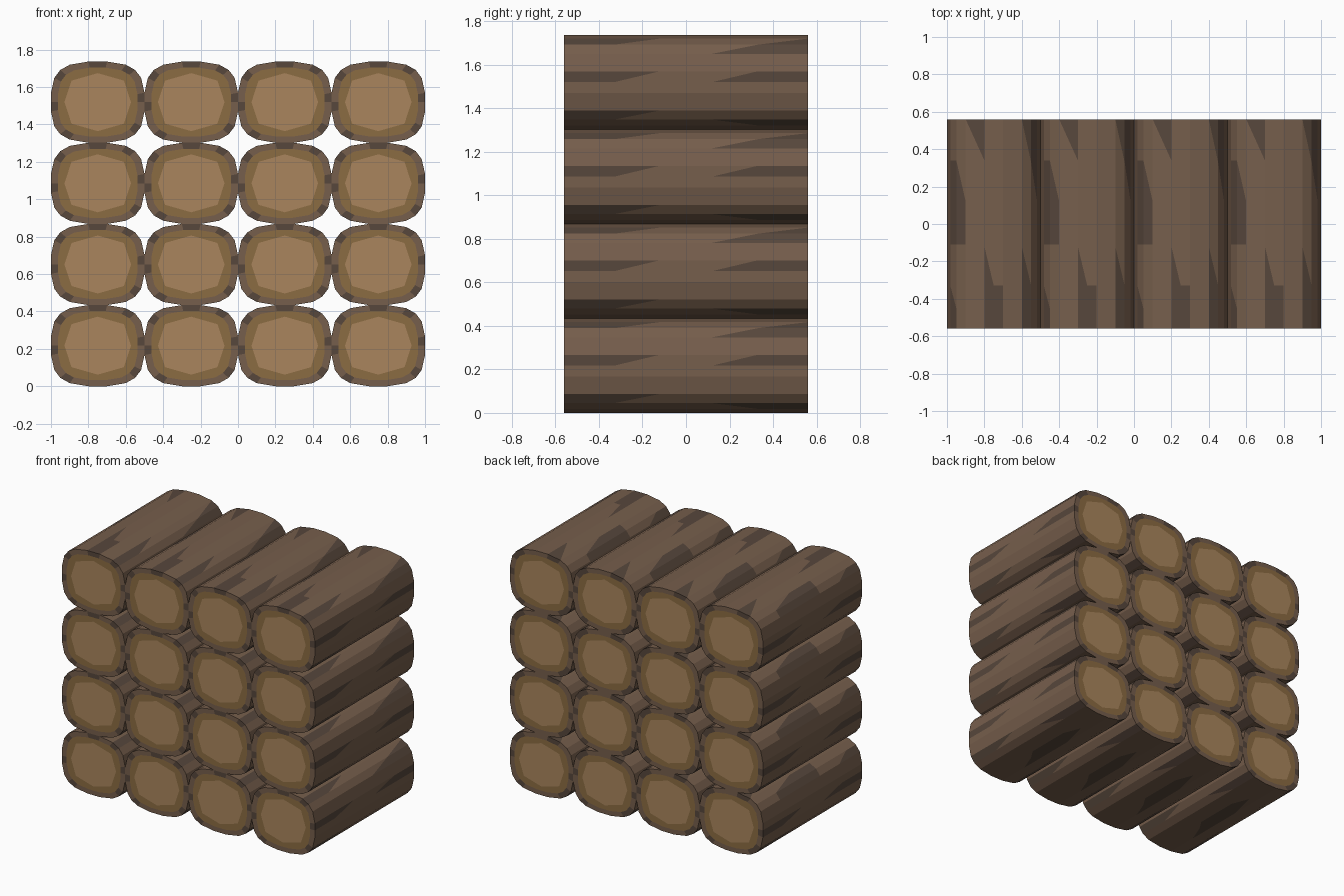
import bpy, bmesh

if "Cube" in bpy.data.objects:
    bpy.data.objects.remove(bpy.data.objects["Cube"])

H = 0.56                      # half length of a log
ROW, COL = 0.434, 0.5         # spacing of the stack


def material(name, rgb):
    m = bpy.data.materials.new(name)
    m.diffuse_color = (*rgb, 1)
    m.use_nodes = True
    m.node_tree.nodes["Principled BSDF"].inputs["Base Color"].default_value = m.diffuse_color
    return m


BARK, DARK, RING, CORE = range(4)
mats = [material("bark", (0.18, 0.112, 0.072)),
        material("dark_bark", (0.095, 0.063, 0.045)),
        material("sapwood", (0.26, 0.15, 0.055)),
        material("heartwood", (0.40, 0.235, 0.11))]

# Log cross-section: one quarter rotated/mirrored into 24 points, counter-clockwise
quarter = [(0.25, 0), (0.25, 0.05), (0.232, 0.13), (0.2, 0.172), (0.15, 0.2), (0.05, 0.217)]
upper = quarter + [(0, 0.217)] + [(-x, z) for x, z in quarter[:0:-1]]
profile = upper + [(-x, -z) for x, z in upper]
N = len(profile)
ring = [(x * 0.85, z * 0.85) for x, z in profile]
# Heartwood is an octagon, each side split in three to match the ring
octa = [(0.178, 0), (0.14, 0.115), (0, 0.155), (-0.14, 0.115),
        (-0.178, 0), (-0.14, -0.115), (0, -0.155), (0.14, -0.115)]
core = []
for k in range(8):
    (ax, az), (bx, bz) = octa[k], octa[(k + 1) % 8]
    core += [(ax + (bx - ax) * t / 3, az + (bz - az) * t / 3) for t in range(3)]

# Dark bark streaks per strip: (start a, start b, end a, end b) along y
streaks = {
    0: [(-H, -H, -0.33, -0.12), (0.12, 0.33, H, H)],
    2: [(0.12, 0.33, H, H)],
    3: [(-H, -H, -0.33, -0.12), (0.33, H, H, H)],
    5: [(-H, -H, -0.33, -0.33)],
    6: [(-H, -H, -0.33, -0.12)],
    7: [(0.34, H, H, H)],
    8: [(-0.11, -0.11, 0.12, 0.34)],
    9: [(-H, -H, -0.45, -0.33), (-0.11, -0.11, 0.34, 0.34)],
    12: [(-H, -H, -0.33, -0.12), (0.12, 0.33, H, H)],
    14: [(0.12, 0.33, H, H)],
    15: [(-H, -H, -0.33, -0.12), (0.33, H, H, H)],
    17: [(-0.33, -0.2, 0.12, 0.33)],
    18: [(-0.2, -0.12, 0.33, 0.2)],
    20: [(0.34, 0.12, H, H)],
    21: [(-H, -H, -0.33, -0.12)],
}

bm = bmesh.new()


def face(points, mat):
    clean = [p for i, p in enumerate(points) if p != points[i - 1]]
    if len(clean) > 2:
        bm.faces.new([bm.verts.new(p) for p in clean]).material_index = mat


for i in range(N):
    j = (i + 1) % N
    a, b = profile[i], profile[j]
    # Bark strip, cut where streaks start and end
    cuts, cols = [(-H, -H)], []
    for s in streaks.get(i, []):
        cuts += [s[:2], s[2:]]
        cols += [BARK, DARK]
    cuts.append((H, H))
    cols.append(BARK)
    for (a0, b0), (a1, b1), c in zip(cuts, cuts[1:], cols):
        face([(a[0], a0, a[1]), (a[0], a1, a[1]), (b[0], b1, b[1]), (b[0], b0, b[1])], c)
    # Cut ends: bark rim and sapwood ring
    for y in (-H, H):
        s = streaks.get(i, [])
        dark = any(y in ((k[0] + k[1]) / 2, (k[2] + k[3]) / 2) for k in s)
        for outer, inner, c in ((profile, ring, DARK if dark else BARK), (ring, core, RING)):
            pts = [(p[0], y, p[1]) for p in (outer[i], outer[j], inner[j], inner[i])]
            face(pts if y < 0 else pts[::-1], c)
# Heartwood discs
for y in (-H, H):
    pts = [(x, y, z) for x, z in core]
    face(pts if y < 0 else pts[::-1], CORE)

bmesh.ops.remove_doubles(bm, verts=bm.verts, dist=1e-5)
mesh = bpy.data.meshes.new("log")
bm.to_mesh(mesh)
bm.free()
for m in mats:
    mesh.materials.append(m)

# Stack of 4 x 4 logs
for r in range(4):
    for c in range(4):
        log = bpy.data.objects.new(f"log_row{r + 1}_col{c + 1}", mesh)
        log.location = ((c - 1.5) * COL, 0, 0.217 + r * ROW)
        bpy.context.collection.objects.link(log)
